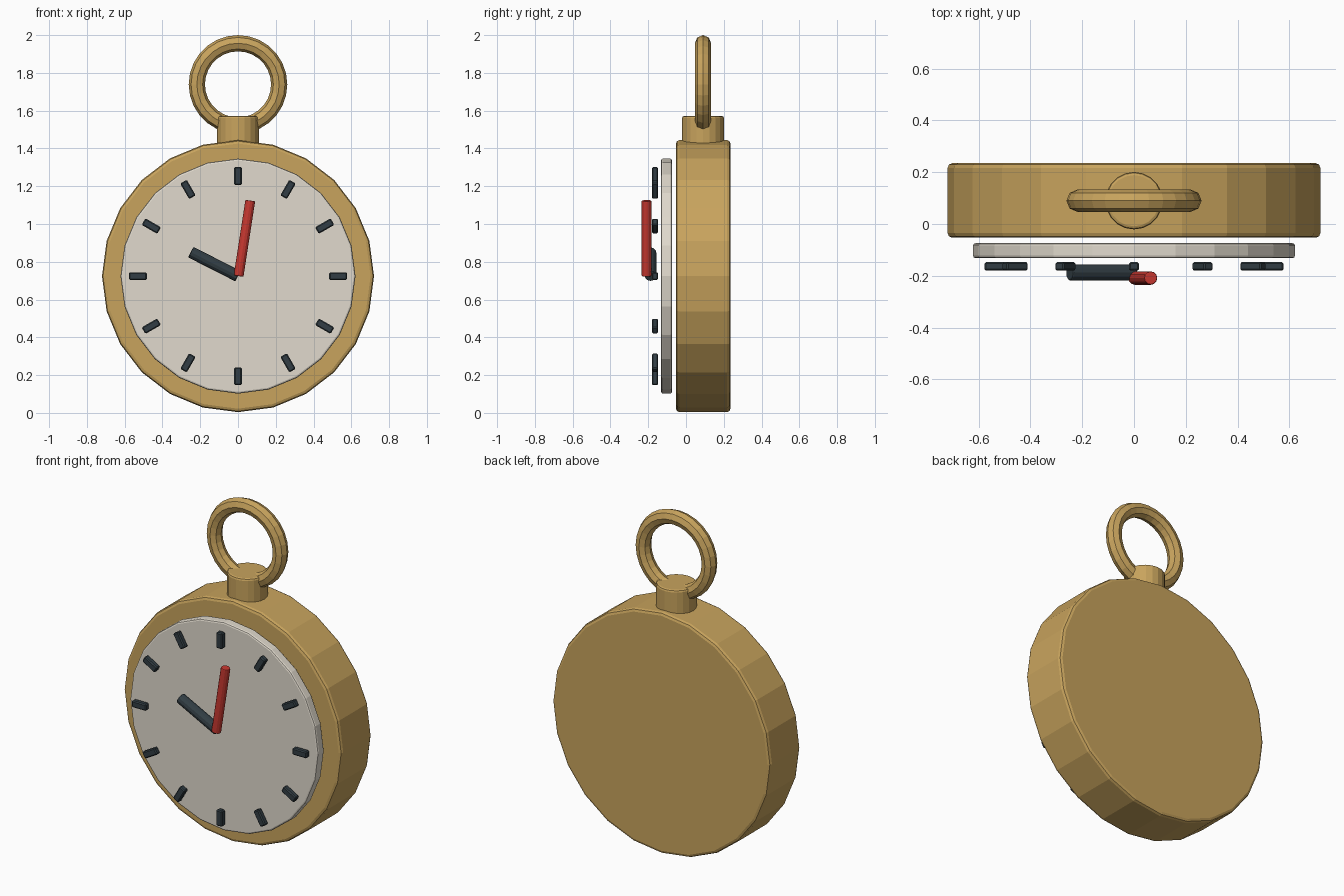
import bpy, math
from mathutils import Vector, Matrix

if "Cube" in bpy.data.objects:
    bpy.data.objects.remove(bpy.data.objects["Cube"])

CZ = 0.724  # height of the case centre


def material(name, rgb):
    m = bpy.data.materials.new(name)
    m.diffuse_color = (*rgb, 1)
    m.use_nodes = True
    m.node_tree.nodes["Principled BSDF"].inputs["Base Color"].default_value = m.diffuse_color
    return m


brass = material("brass", (0.58, 0.37, 0.11))
cream = material("cream", (0.75, 0.70, 0.61))
dark = material("dark", (0.032, 0.048, 0.058))
red = material("red", (0.58, 0.04, 0.03))


def finish(name, mat, bevel=0.0, segments=2):
    ob = bpy.context.object
    ob.name = name
    ob.data.materials.append(mat)
    if bevel:
        b = ob.modifiers.new("bevel", 'BEVEL')
        b.width = bevel
        b.segments = segments
        b.limit_method = 'ANGLE'
        b.angle_limit = math.radians(40)
    return ob


def rod(name, a, b, radius, sides, mat, bevel):
    """Cylinder running from point a to point b."""
    a, b = Vector(a), Vector(b)
    d = b - a
    bpy.ops.mesh.primitive_cylinder_add(
        vertices=sides, radius=radius, depth=d.length, location=(a + b) / 2,
        rotation=d.to_track_quat('Z', 'Y').to_euler())
    return finish(name, mat, bevel)


def disc(name, radius, y0, y1, sides, mat, bevel):
    """Upright disc facing the front, with a vertex at each side."""
    bpy.ops.mesh.primitive_cylinder_add(
        vertices=sides, radius=radius, depth=y1 - y0,
        location=(0, (y0 + y1) / 2, CZ), rotation=(math.pi / 2, 0, 0))
    return finish(name, mat, bevel)


# Case and dial
disc("case", 0.72, -0.053, 0.235, 24, brass, 0.018)
disc("dial", 0.622, -0.132, -0.074, 24, cream, 0.01)

# Hour marks around the dial
for i in range(12):
    a = i * math.pi / 6
    bpy.ops.mesh.primitive_cube_add(
        size=1, location=(0.53 * math.sin(a), -0.164, CZ + 0.53 * math.cos(a)),
        rotation=(0, a, 0))
    ob = finish(f"hour_mark_{i + 1}", dark, 0.006, 1)
    ob.data.transform(Matrix.Diagonal((0.04, 0.033, 0.095, 1)))

# Hands
rod("hour_hand", (0, -0.188, CZ), (-0.25, -0.188, CZ + 0.127), 0.031, 12, dark, 0.006)
rod("minute_hand", (0.003, -0.209, CZ), (0.065, -0.209, CZ + 0.40), 0.026, 12, red, 0.005)

# Stem and hanging ring
rod("stem", (0, 0.09, 1.40), (0, 0.09, 1.572), 0.111, 20, brass, 0.012)
bpy.ops.mesh.primitive_torus_add(
    major_segments=28, minor_segments=8, major_radius=0.218, minor_radius=0.043,
    location=(0, 0.09, 1.739), rotation=(math.pi / 2, 0, 0))
finish("hanging_ring", brass)
